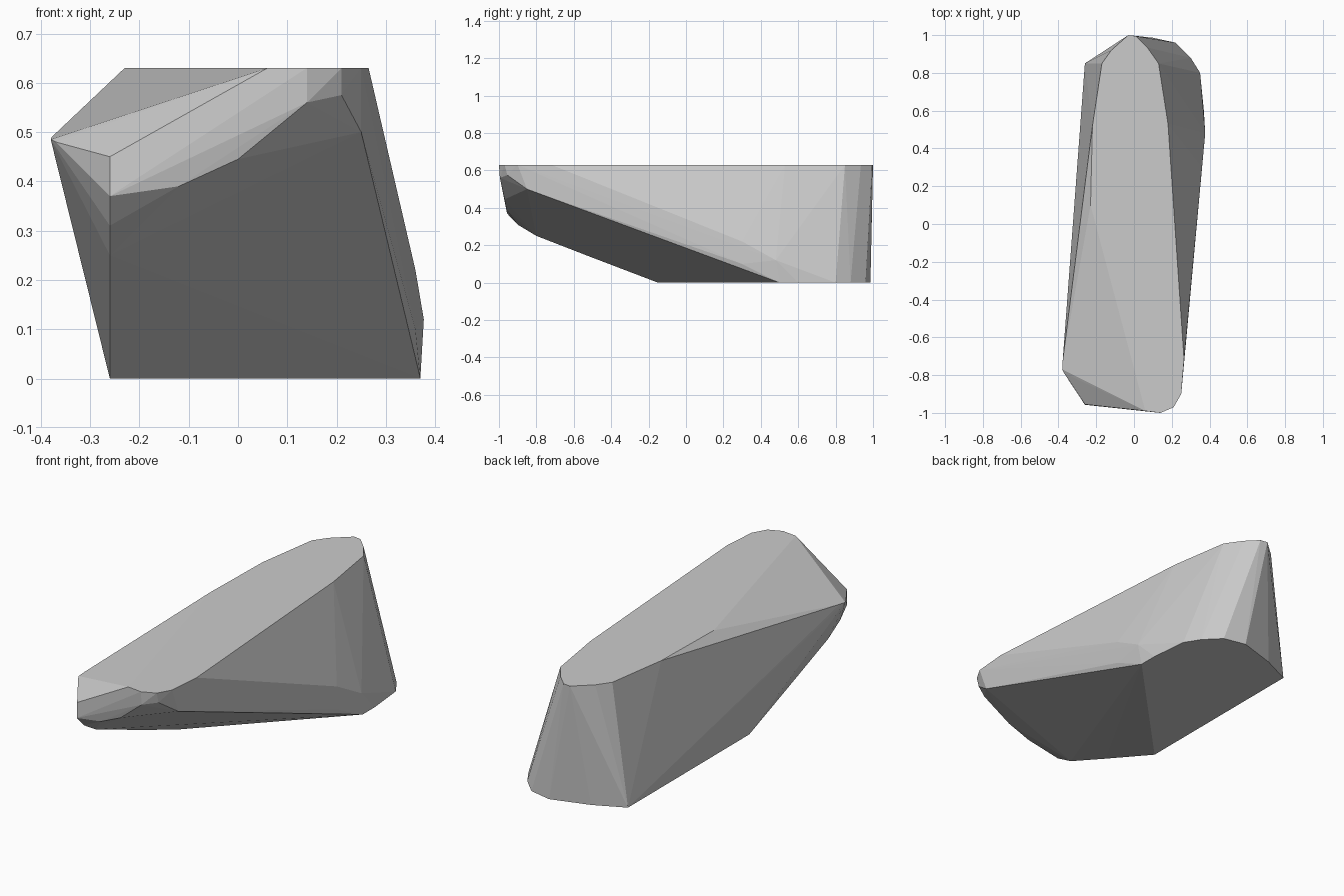
import bpy, bmesh, math

H = 0.63

# Flat top outline
top = [(-0.03, 1.0), (0.01, 0.995), (0.07, 0.935), (0.13, 0.85), (0.18, 0.53),
       (0.265, -0.72), (0.25, -0.9), (0.21, -0.97), (0.14, -1.0), (0.06, -0.99),
       (-0.17, 0.85), (-0.12, 0.92), (-0.22, 0.52), (-0.23, 0.1)]

# Flat base outline: straight left edge, rounded back right
base = [(-0.26, -0.15), (0.37, 0.5), (0.37, 0.6), (0.35, 0.8), (0.3, 0.88),
        (0.22, 0.96), (0.1, 0.986), (-0.1, 0.925), (-0.26, 0.85)]

# Slanted left keel, front nose rim, left point and right bulge
keel = [(-0.26, -0.53, 0.145), (-0.26, -0.8, 0.25), (-0.26, -0.9, 0.31),
        (-0.26, -0.957, 0.37), (-0.26, -0.955, 0.45)]
nose = [(-0.12, -0.96, 0.39), (0.0, -0.97, 0.445), (0.09, -0.985, 0.53),
        (0.14, -0.995, 0.56), (0.21, -0.955, 0.575), (0.25, -0.85, 0.5)]
left_point = [(-0.38, -0.77, 0.485), (-0.378, -0.73, 0.49), (-0.37, -0.79, 0.48)]
right_bulge = [(0.377, 0.48, 0.12), (0.36, 0.3, 0.22), (0.36, 0.3, 0.1)]

points = ([(x, y, H) for x, y in top] + [(x, y, 0) for x, y in base]
          + keel + nose + left_point + right_bulge)

# Wrap one faceted skin around the outlines
bm = bmesh.new()
for p in points:
    bm.verts.new(p)
hull = bmesh.ops.convex_hull(bm, input=bm.verts)
unused = {g for g in hull["geom_interior"] + hull["geom_unused"]
          if isinstance(g, bmesh.types.BMVert)}
bmesh.ops.delete(bm, geom=list(unused), context="VERTS")
bmesh.ops.dissolve_limit(bm, angle_limit=math.radians(0.5),
                         verts=bm.verts, edges=bm.edges)
bmesh.ops.recalc_face_normals(bm, faces=bm.faces)

mesh = bpy.data.meshes.new("faceted_block")
bm.to_mesh(mesh)
bm.free()
block = bpy.data.objects.new("faceted_block", mesh)
bpy.context.collection.objects.link(block)
